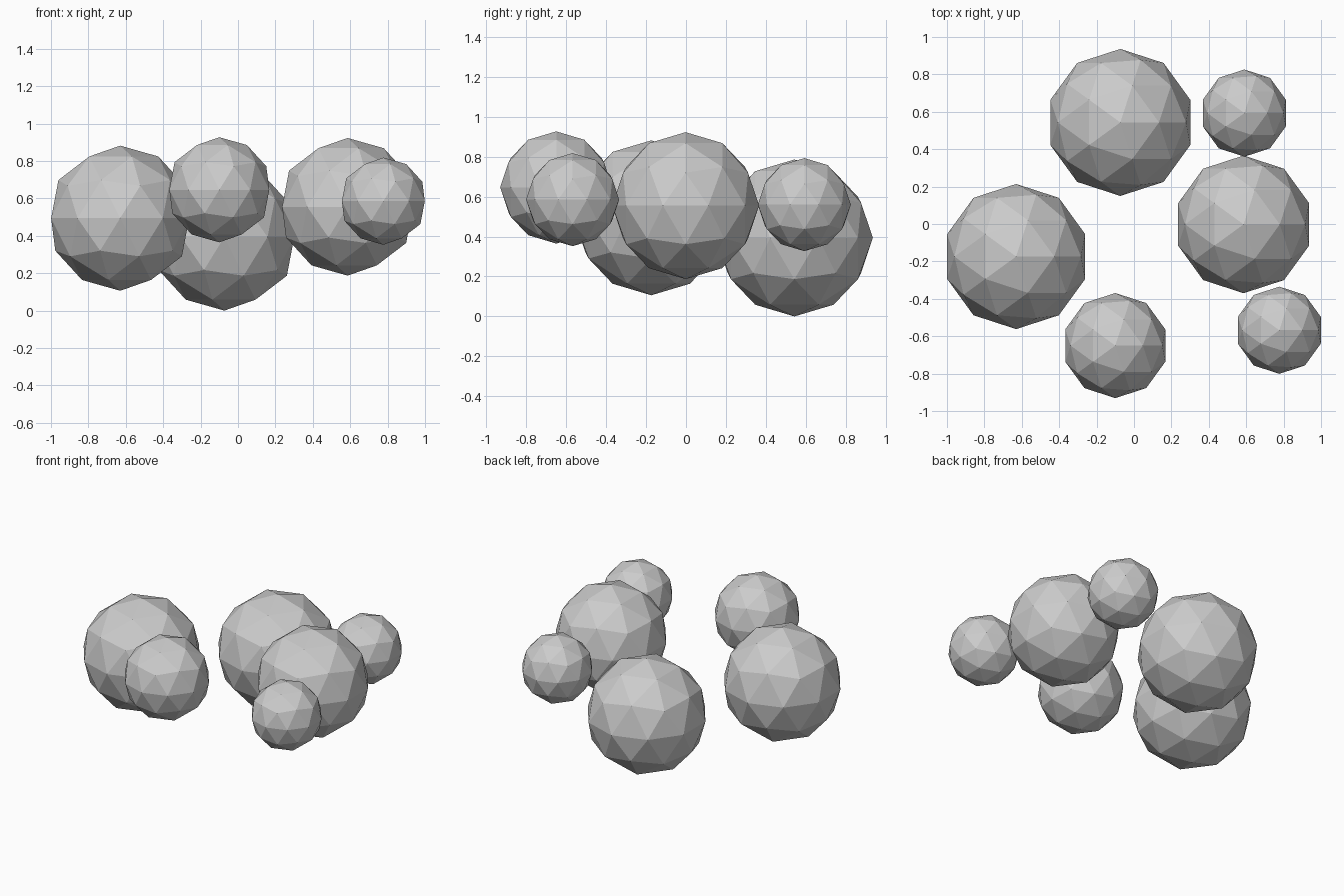
import bpy

if "Cube" in bpy.data.objects:
    bpy.data.objects.remove(bpy.data.objects["Cube"])

# Cluster of low-poly balls: name, centre, radius
BALLS = [
    ("left_large_ball", (-0.63, -0.174, 0.494), 0.388),
    ("back_large_ball", (-0.073, 0.543, 0.393), 0.393),
    ("right_large_ball", (0.586, -0.002, 0.555), 0.368),
    ("front_medium_ball", (-0.10, -0.65, 0.646), 0.281),
    ("back_small_ball", (0.59, 0.593, 0.56), 0.233),
    ("front_small_ball", (0.777, -0.568, 0.585), 0.233),
]

for name, centre, radius in BALLS:
    bpy.ops.mesh.primitive_ico_sphere_add(subdivisions=2, radius=radius, location=centre)
    ball = bpy.context.object
    ball.name = name
    bpy.ops.object.shade_flat()
